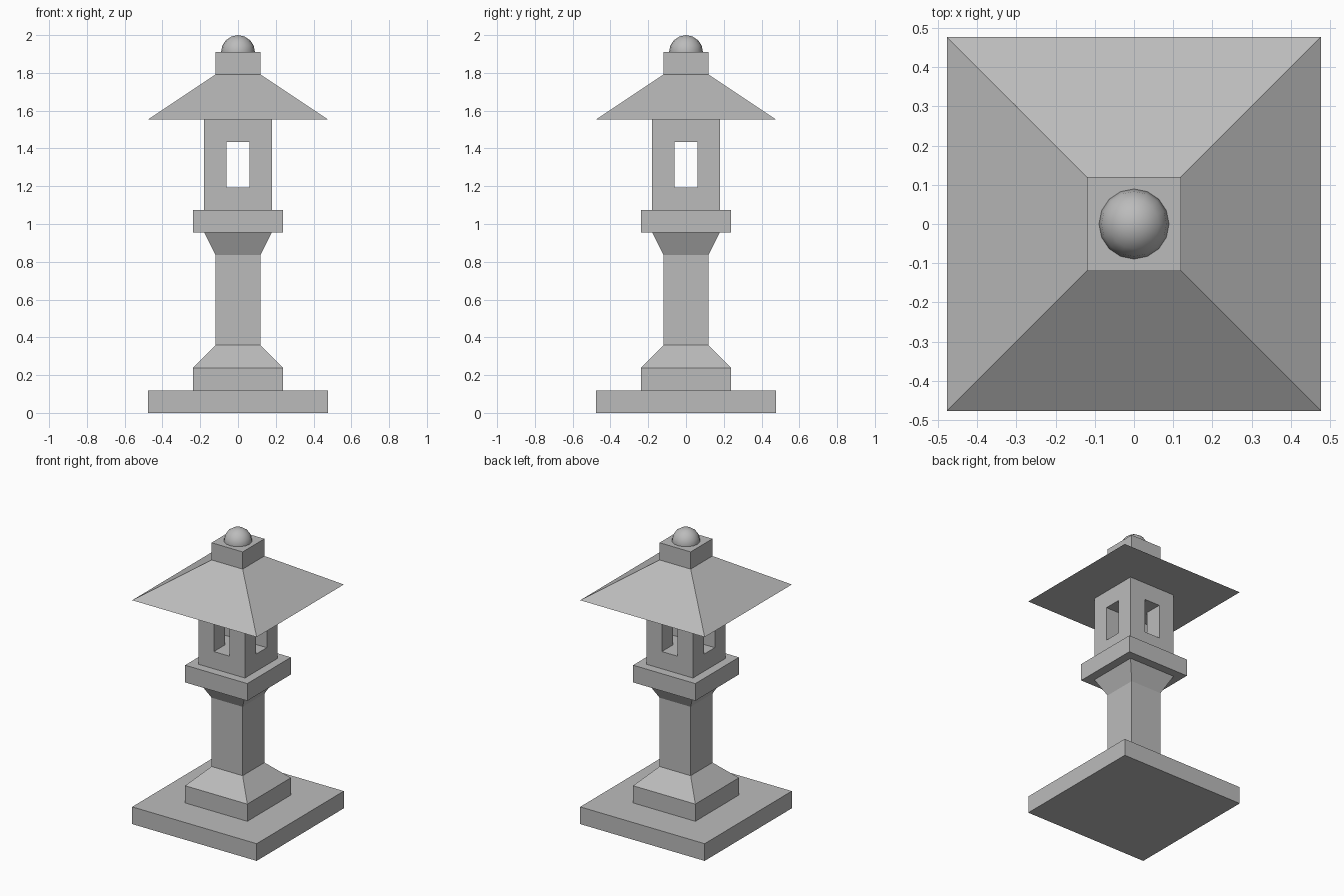
import bpy, bmesh

if "Cube" in bpy.data.objects:
    bpy.data.objects.remove(bpy.data.objects["Cube"])

U = 2 / 16.75  # one stone course; all proportions are multiples of it

stone = bpy.data.materials.new("grey_stone")
stone.diffuse_color = (0.5, 0.5, 0.5, 1)
stone.use_nodes = True
stone.node_tree.nodes["Principled BSDF"].inputs["Base Color"].default_value = stone.diffuse_color


def box(name, lo, hi):
    """Axis-aligned box between two corners, in course units."""
    bpy.ops.mesh.primitive_cube_add(size=1)
    ob = bpy.context.object
    ob.name = name
    for v in ob.data.vertices:
        v.co = [(a if c < 0 else b) * U for c, a, b in zip(v.co, lo, hi)]
    ob.data.materials.append(stone)
    return ob


def square_stack(name, profile):
    """Square tower lofted through (half width, height) pairs."""
    bm = bmesh.new()
    rings = [[bm.verts.new((sx * w * U, sy * w * U, z * U))
              for sx, sy in ((-1, -1), (1, -1), (1, 1), (-1, 1))]
             for w, z in profile]
    bm.faces.new(rings[0][::-1])
    bm.faces.new(rings[-1])
    for a, b in zip(rings, rings[1:]):
        for i in range(4):
            j = (i + 1) % 4
            bm.faces.new((a[i], a[j], b[j], b[i]))
    me = bpy.data.meshes.new(name)
    bm.to_mesh(me)
    bm.free()
    ob = bpy.data.objects.new(name, me)
    bpy.context.collection.objects.link(ob)
    me.materials.append(stone)
    return ob


# Plinth and post with sloped foot and flared head
square_stack("base_slab", [(4, 0), (4, 1)])
square_stack("post", [(2, 1), (2, 2), (1, 3), (1, 7), (1.5, 8)])
square_stack("platform", [(2, 8), (2, 9)])

# Light chamber with two crossing window openings
chamber = square_stack("light_chamber", [(1.5, 9), (1.5, 13)])
cutters = [box("window_cutter_x", (-3, -0.5, 10), (3, 0.5, 12)),
           box("window_cutter_y", (-0.5, -3, 10), (0.5, 3, 12))]
for cutter in cutters:
    cutter.hide_render = True
    mod = chamber.modifiers.new("window", 'BOOLEAN')
    mod.operation = 'DIFFERENCE'
    mod.solver = 'EXACT'
    mod.object = cutter
    bpy.context.view_layer.objects.active = chamber
    bpy.ops.object.modifier_apply(modifier=mod.name)
for cutter in cutters:
    bpy.data.objects.remove(cutter)

# Pyramid roof, cap block and round finial
square_stack("roof", [(4, 13), (1, 15)])
square_stack("roof_cap", [(1, 15), (1, 16)])
bpy.ops.mesh.primitive_uv_sphere_add(segments=16, ring_count=8,
                                     radius=0.75 * U, location=(0, 0, 16 * U))
finial = bpy.context.object
finial.name = "finial"
finial.data.materials.append(stone)
bpy.ops.object.shade_smooth()
